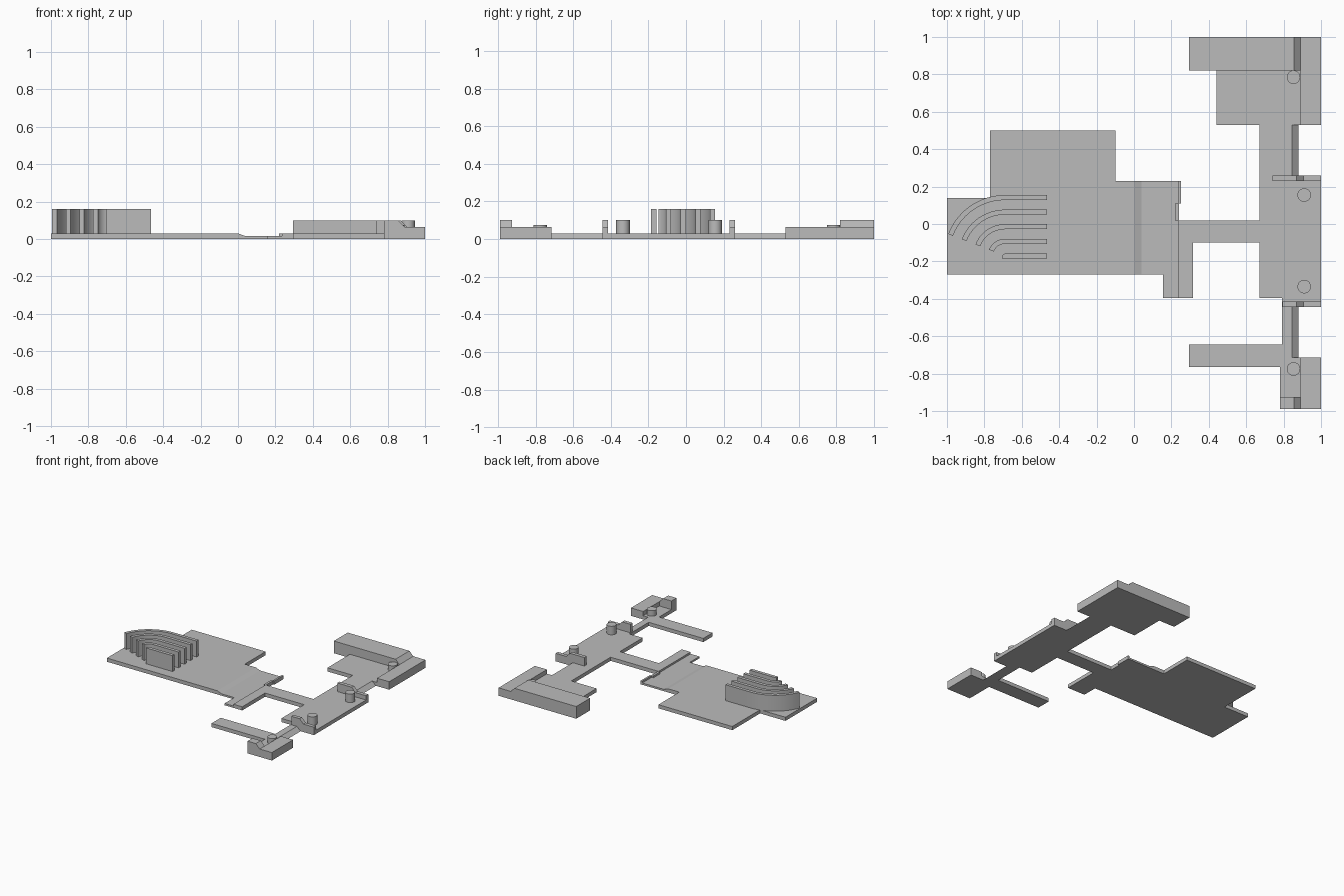
import bpy, bmesh, math
from mathutils import Vector

cube = bpy.data.objects.get("Cube")
if cube:
    bpy.data.objects.remove(cube, do_unlink=True)

grey = bpy.data.materials.new("plain_grey")
grey.use_nodes = True
colour = (0.5, 0.5, 0.5, 1)
grey.diffuse_color = colour
grey.node_tree.nodes["Principled BSDF"].inputs["Base Color"].default_value = colour

BASE, BAR, TOP, FIN = 0.03, 0.065, 0.10, 0.16


def prism(name, points, low, high, axis="z"):
    """Extrude an outline: (x, y) along z, or (x, z) along y."""
    def place(a, b, d):
        return (a, b, d) if axis == "z" else (a, d, b)
    bm = bmesh.new()
    face = bm.faces.new([bm.verts.new(place(a, b, low)) for a, b in points])
    new = bmesh.ops.extrude_face_region(bm, geom=[face])["geom"]
    bmesh.ops.translate(bm, vec=Vector(place(0, 0, high - low)),
                        verts=[v for v in new if isinstance(v, bmesh.types.BMVert)])
    bmesh.ops.recalc_face_normals(bm, faces=bm.faces)
    mesh = bpy.data.meshes.new(name)
    bm.to_mesh(mesh)
    bm.free()
    mesh.materials.append(grey)
    obj = bpy.data.objects.new(name, mesh)
    bpy.context.collection.objects.link(obj)
    return obj


def smooth(obj):
    bpy.ops.object.select_all(action="DESELECT")
    obj.select_set(True)
    bpy.context.view_layer.objects.active = obj
    bpy.ops.object.shade_smooth_by_angle(angle=math.radians(30))


def box(name, x0, x1, y0, y1, z0, z1):
    return prism(name, [(x0, y0), (x1, y0), (x1, y1), (x0, y1)], z0, z1)


# Wide left plate
prism("left_plate", [(-1, -0.27), (0, -0.27), (0, 0.23), (-0.1, 0.23), (-0.1, 0.5),
                     (-0.77, 0.5), (-0.77, 0.14), (-1, 0.14)], 0, BASE)

# Thin recess that ramps down from the left plate
THIN = 0.015
prism("recess", [(0, 0), (0.235, 0), (0.235, THIN), (0.04, THIN), (0, BASE)],
      -0.27, 0.23, "y")
box("recess_tab", 0.155, 0.235, -0.395, -0.27, 0, THIN)

# Ridge, bridge and right-hand plates in one outline
prism("right_plate", [
    (0.235, -0.395), (0.315, -0.395), (0.315, -0.1), (0.67, -0.1), (0.67, -0.395),
    (0.79, -0.395), (0.79, -0.645), (0.295, -0.645), (0.295, -0.765), (0.78, -0.765),
    (0.78, -0.925), (0.89, -0.925), (0.89, -0.715), (0.845, -0.715), (0.845, -0.445),
    (1, -0.445), (1, 0.26), (0.845, 0.26), (0.845, 0.53), (0.89, 0.53), (0.89, 0.82),
    (0.44, 0.82), (0.44, 0.53), (0.67, 0.53), (0.67, 0.02), (0.24, 0.02), (0.24, 0.11),
    (0.25, 0.11), (0.25, 0.23), (0.235, 0.23), (0.235, 0.11), (0.22, 0.11),
    (0.22, 0.02), (0.235, 0.02)], 0, BASE)

# Sloped edges of the two narrow necks
for side, y0, y1 in (("back", 0.26, 0.53), ("front", -0.715, -0.445)):
    prism(side + "_neck_slope", [(0.845, 0), (0.88, 0), (0.845, BASE)], y0, y1, "y")


# Walls whose tops step down through a short slope
def stepped_wall(name, x0, slope, y0, y1, bottom):
    prism(name, [(x0, bottom), (1, bottom), (1, BAR), (slope + 0.035, BAR),
                 (slope, TOP), (x0, TOP)], y0, y1, "y")


stepped_wall("back_wall", 0.295, 0.855, 0.82, 1, 0)
stepped_wall("front_wall", 0.78, 0.855, -0.99, -0.925, 0)
stepped_wall("back_bracket", 0.74, 0.87, 0.23, 0.26, BASE)
stepped_wall("front_bracket", 0.795, 0.87, -0.445, -0.415, BASE)

# Low bars along the right edge
box("back_bar", 0.89, 1, 0.53, 0.82, 0, BAR)
box("front_bar", 0.89, 1, -0.925, -0.715, 0, BAR)

# Round pins
for name, x, y, top in (("back_end_pin", 0.853, 0.785, 0.075),
                        ("back_middle_pin", 0.91, 0.155, TOP),
                        ("front_middle_pin", 0.91, -0.335, TOP),
                        ("front_end_pin", 0.853, -0.775, 0.075)):
    ring = [(x + 0.036 * math.cos(math.tau * i / 32),
             y + 0.036 * math.sin(math.tau * i / 32)) for i in range(32)]
    smooth(prism(name, ring, BASE, top))

# Concentric curved fins with straight tails
cx, cy, tail = -0.69, -0.17, -0.465
for n in range(4):
    outer = 0.325 - 0.078 * n
    inner = outer - 0.027
    angles = [math.radians(90 + 69 * i / 12) for i in range(13)]

    def arc(r):
        return [(cx + r * math.cos(a), cy + r * math.sin(a)) for a in angles]
    outline = [(tail, cy + outer)] + arc(outer) + arc(inner)[::-1] + [(tail, cy + inner)]
    smooth(prism("curved_fin_%d" % (n + 1), outline, BASE, FIN))

# Short straight fin
prism("straight_fin", [(tail, -0.185), (tail, -0.158), (-0.69, -0.158),
                       (-0.705, -0.168), (-0.705, -0.185)], BASE, FIN)
